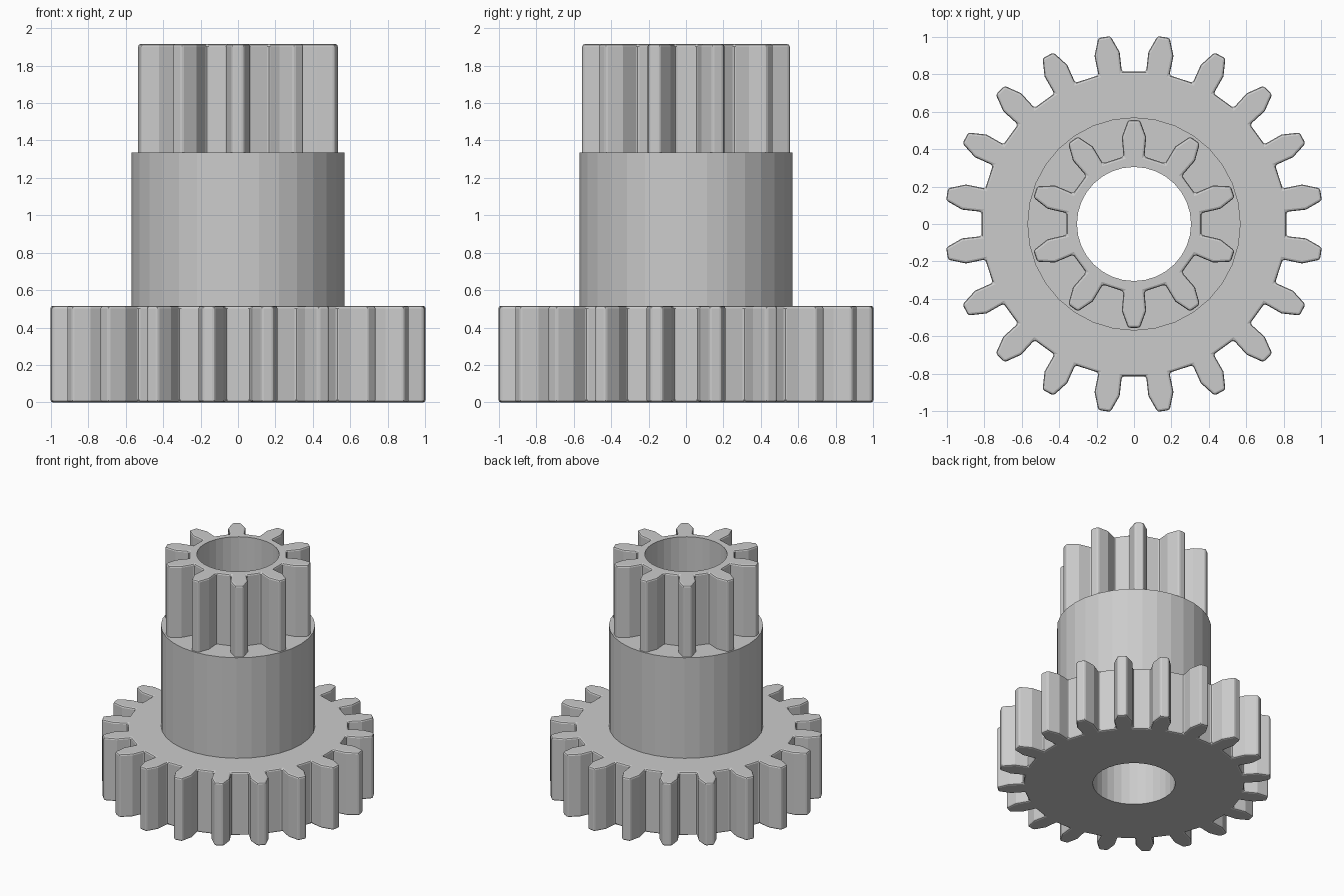
import bpy
import bmesh
from math import sin, cos, pi, radians
from mathutils import Vector, Matrix

if "Cube" in bpy.data.objects:
    bpy.data.objects.remove(bpy.data.objects["Cube"])

BORE_RADIUS = 0.305
HUB_RADIUS = 0.57
GEAR_TOP, HUB_TOP, PINION_TOP = 0.515, 1.335, 1.915

grey = bpy.data.materials.new("light grey plastic")
grey.use_nodes = True
colour = (0.6, 0.6, 0.6, 1)
grey.diffuse_color = colour
grey.node_tree.nodes["Principled BSDF"].inputs["Base Color"].default_value = colour


def circle(radius, sides=32):
    return [Vector((radius * cos(2 * pi * i / sides), radius * sin(2 * pi * i / sides), 0))
            for i in range(sides)]


def gear_outline(teeth, half_tooth, first_angle):
    """Repeat one tooth, given as (radius, half width) from root to tip."""
    tooth = [Vector((r, -w, 0)) for r, w in half_tooth]
    tooth += [Vector((r, w, 0)) for r, w in reversed(half_tooth)]
    return [Matrix.Rotation(first_angle + 2 * pi * i / teeth, 3, 'Z') @ p
            for i in range(teeth) for p in tooth]


def prism(name, outline, bottom, top):
    bm = bmesh.new()
    base = bm.faces.new([bm.verts.new((p.x, p.y, bottom)) for p in outline])
    grown = bmesh.ops.extrude_face_region(bm, geom=[base], use_keep_orig=True)
    verts = [g for g in grown["geom"] if isinstance(g, bmesh.types.BMVert)]
    bmesh.ops.translate(bm, verts=verts, vec=(0, 0, top - bottom))
    bmesh.ops.recalc_face_normals(bm, faces=bm.faces[:])
    mesh = bpy.data.meshes.new(name)
    bm.to_mesh(mesh)
    bm.free()
    mesh.materials.append(grey)
    obj = bpy.data.objects.new(name, mesh)
    bpy.context.collection.objects.link(obj)
    return obj


# Hidden cutter for the shaft hole
cutter = prism("bore_cutter", circle(BORE_RADIUS), -0.1, PINION_TOP + 0.1)
cutter.hide_render = True
cutter.hide_viewport = True


def finish(obj, bevel=0):
    if bevel:
        mod = obj.modifiers.new("rounded edges", 'BEVEL')
        mod.width = bevel
        mod.segments = 2
        mod.limit_method = 'ANGLE'
        mod.angle_limit = radians(35)
    mod = obj.modifiers.new("shaft hole", 'BOOLEAN')
    mod.operation = 'DIFFERENCE'
    mod.solver = 'EXACT'
    mod.object = cutter


# Wide gear at the bottom, with a gap between teeth facing each side
wide_tooth = [(0.815, 0.063), (0.92, 0.068), (1.012, 0.033)]
finish(prism("large_gear", gear_outline(20, wide_tooth, radians(9)), 0, GEAR_TOP), 0.013)

# Plain round hub
finish(prism("hub", circle(HUB_RADIUS), GEAR_TOP, HUB_TOP))

# Small gear on top, its foot sunk into the hub
small_tooth = [(0.36, 0.056), (0.465, 0.065), (0.555, 0.032)]
finish(prism("small_gear", gear_outline(10, small_tooth, radians(18)),
             HUB_TOP - 0.03, PINION_TOP), 0.013)
